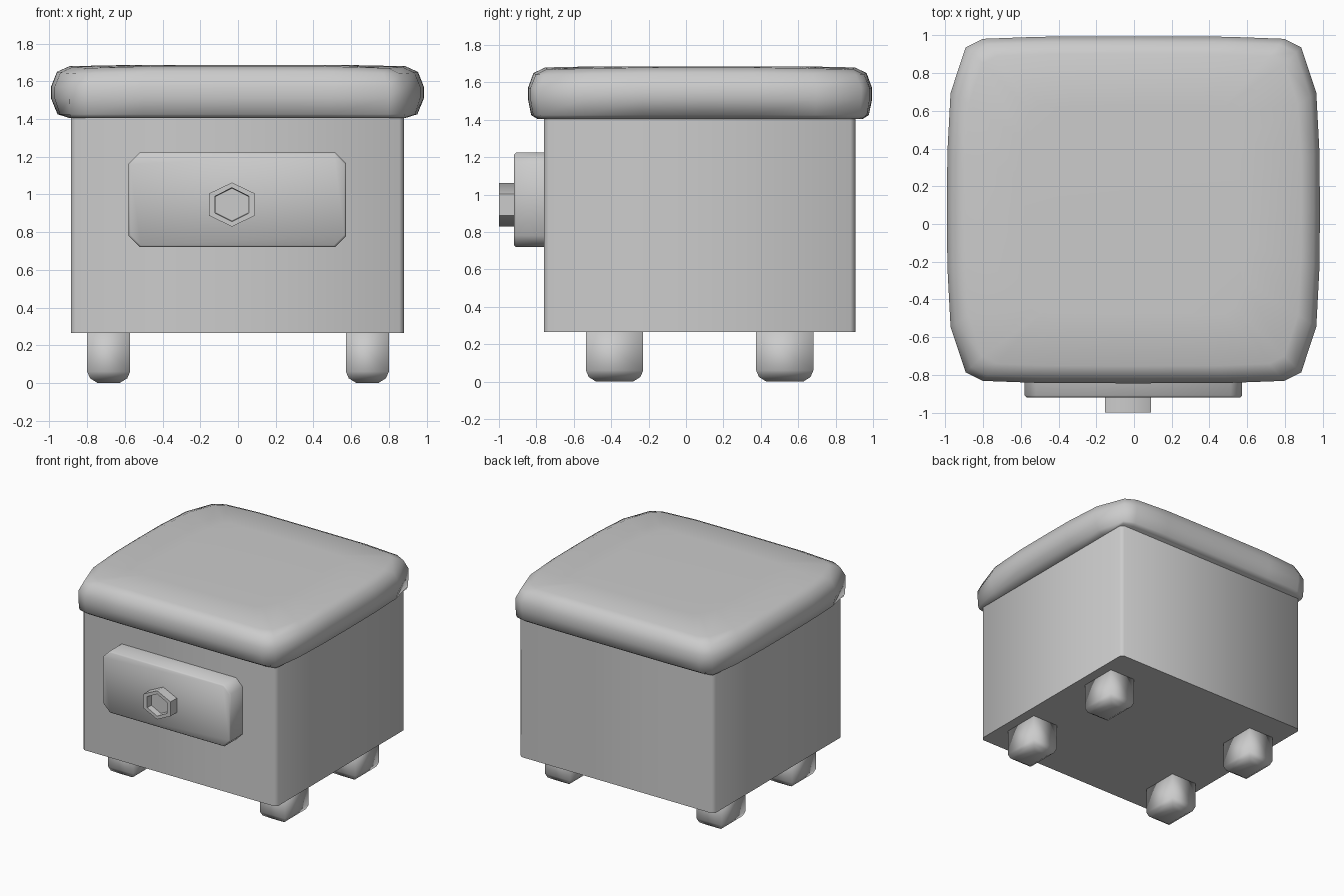
import bpy, bmesh, math

if "Cube" in bpy.data.objects:
    bpy.data.objects.remove(bpy.data.objects["Cube"])


def loft(name, rings, smooth=35):
    """Skin a stack of equal-length rings and cap both ends."""
    bm = bmesh.new()
    loops = [[bm.verts.new(p) for p in ring] for ring in rings]
    n = len(loops[0])
    for a, b in zip(loops, loops[1:]):
        for i in range(n):
            bm.faces.new((a[i], a[(i + 1) % n], b[(i + 1) % n], b[i]))
    bm.faces.new(loops[0][::-1])
    bm.faces.new(loops[-1])
    bmesh.ops.recalc_face_normals(bm, faces=bm.faces)
    me = bpy.data.meshes.new(name)
    bm.to_mesh(me)
    bm.free()
    ob = bpy.data.objects.new(name, me)
    bpy.context.collection.objects.link(ob)
    bpy.ops.object.select_all(action='DESELECT')
    ob.select_set(True)
    bpy.context.view_layer.objects.active = ob
    bpy.ops.object.shade_smooth_by_angle(angle=math.radians(smooth))
    return ob


def octagon(cx, cy, hx, hy, c):
    """Rectangle with cut corners."""
    q = [(hx, hy - c), (hx - c, hy)]
    h = q + [(-x, y) for x, y in q[::-1]]
    return [(cx + x, cy + y) for x, y in h + [(-x, -y) for x, y in h]]


# Cabinet body
outline = octagon(-0.003, 0.073, 0.883, 0.832, 0.025)
loft("cabinet_body", [[(x, y, z) for x, y in outline] for z in (0.265, 1.43)], 50)

# Cushioned lid: bulging plan outline, squarer where it meets the body
wide = [(0.989, 0), (0.987, 0.3), (0.97, 0.62), (0.89, 0.862), (0.80, 0.907), (0.5, 0.918), (0, 0.92)]
base = [(0.89, 0), (0.89, 0.3), (0.89, 0.62), (0.885, 0.845), (0.80, 0.865), (0.5, 0.87), (0, 0.87)]


def lid_ring(t, scale, z, drop=0.0):
    q = [((a + (c - a) * t) * scale, (b + (d - b) * t) * scale)
         for (a, b), (c, d) in zip(base, wide)]
    dz = [0, 0, 0.4, 1, 0.8, 0, 0]
    q = [(x, y, z - drop * k) for (x, y), k in zip(q, dz)]
    h = q + [(-x, y, w) for x, y, w in q[-2::-1]]
    full = h + [(-x, -y, w) for x, y, w in h[1:-1]]
    return [(x - 0.003, y + 0.075, w) for x, y, w in full]


loft("lid", [lid_ring(0, 1, 1.405), lid_ring(0.65, 1, 1.425), lid_ring(1, 1, 1.51),
             lid_ring(1, 1, 1.57), lid_ring(1, 0.968, 1.65, 0.01),
             lid_ring(1, 0.90, 1.68, 0.01), lid_ring(1, 0.6, 1.686)], 60)

# Drawer front
panel = octagon(-0.003, 0.972, 0.577, 0.252, 0.06)
inner = octagon(-0.003, 0.972, 0.567, 0.242, 0.055)
loft("drawer_front", [[(x, -0.74, z) for x, z in panel],
                      [(x, -0.91, z) for x, z in panel],
                      [(x, -0.92, z) for x, z in inner]], 60)


# Six-sided knob with a recessed centre
def hexagon(rx, rz, y):
    return [(-0.032 + rx * math.sin(i * math.pi / 3), y,
             0.946 + rz * math.cos(i * math.pi / 3)) for i in range(6)]


loft("drawer_knob", [hexagon(0.141, 0.117, -0.90), hexagon(0.141, 0.117, -1.0),
                     hexagon(0.103, 0.09, -1.0), hexagon(0.10, 0.087, -0.95)], 61)

# Four feet, rounded toward the floor
for side, sx in (("left", -0.686), ("right", 0.686)):
    for end, cy in (("front", -0.382), ("back", 0.528)):
        rings = []
        for inset, z in ((0, 0.28), (0, 0.06), (0.015, 0.025), (0.055, 0)):
            hx, hy = 0.114 - inset, 0.153 - inset
            rings.append([(sx + a * hx, cy + b * hy, z)
                          for a, b in ((1, 1), (-1, 1), (-1, -1), (1, -1))])
        loft(f"{end}_{side}_foot", rings, 91)
